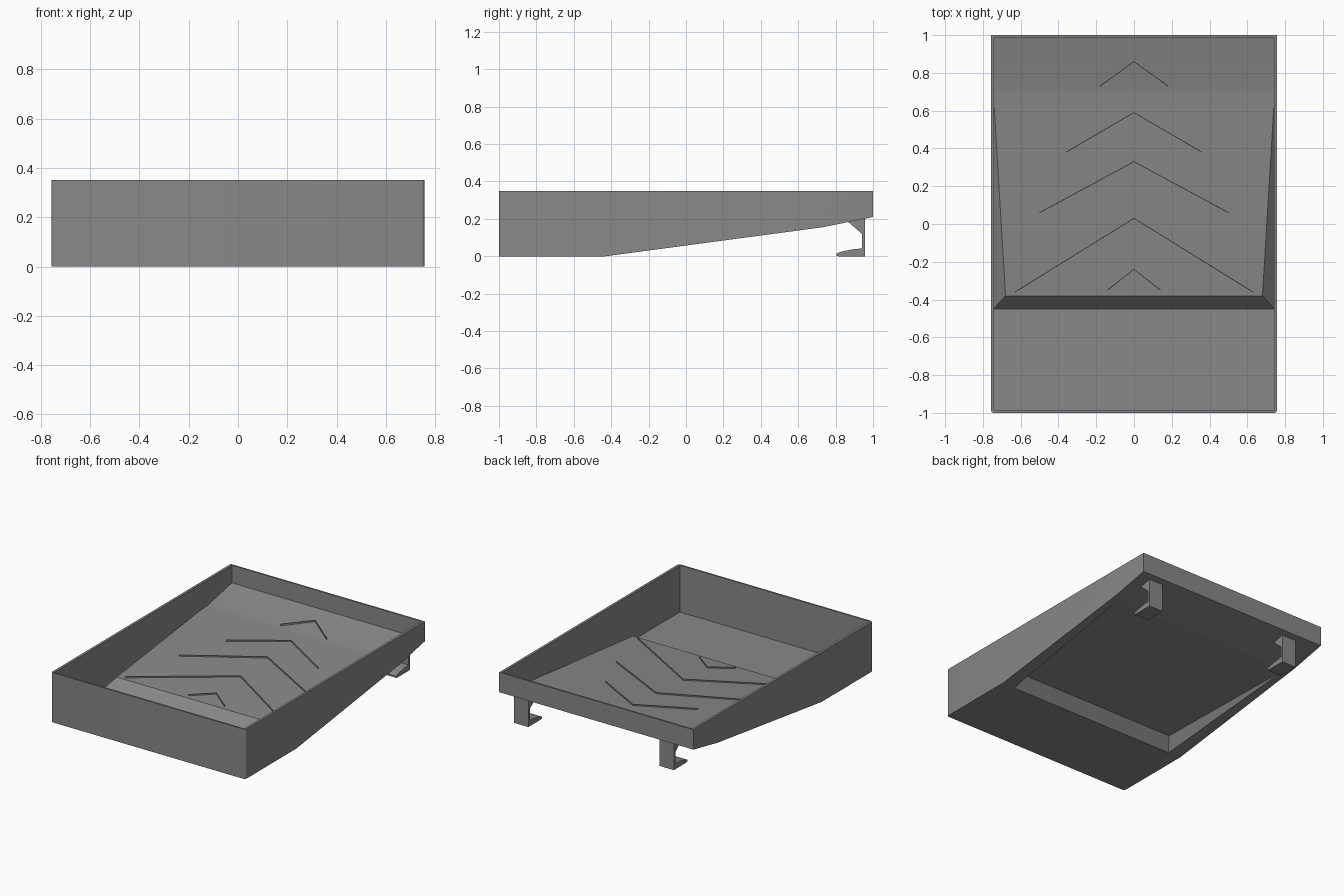
import bpy, bmesh
from mathutils import Vector

scene_cube = bpy.data.objects.get("Cube")
if scene_cube:
    bpy.data.objects.remove(scene_cube, do_unlink=True)

grey = bpy.data.materials.new("mid_grey_plastic")
grey.use_nodes = True
COLOUR = (0.25, 0.25, 0.25, 1)
grey.diffuse_color = COLOUR
grey.node_tree.nodes["Principled BSDF"].inputs["Base Color"].default_value = COLOUR


def finish(bm, name):
    bmesh.ops.recalc_face_normals(bm, faces=bm.faces[:])
    mesh = bpy.data.meshes.new(name)
    bm.to_mesh(mesh)
    bm.free()
    mesh.materials.append(grey)
    obj = bpy.data.objects.new(name, mesh)
    bpy.context.collection.objects.link(obj)
    return obj


def prism(name, profile, x0, x1, round_front=0):
    """Extrude a (y, z) side profile from x0 to x1."""
    bm = bmesh.new()
    face = bm.faces.new([bm.verts.new((x0, y, z)) for y, z in profile])
    grown = bmesh.ops.extrude_face_region(bm, geom=[face])["geom"]
    bmesh.ops.translate(bm, vec=(x1 - x0, 0, 0),
                        verts=[v for v in grown if isinstance(v, bmesh.types.BMVert)])
    if round_front:
        corners = [e for e in bm.edges if all(v.co.y < -0.99 for v in e.verts)
                   and abs(e.verts[0].co.z - e.verts[1].co.z) > 0.1]
        bmesh.ops.bevel(bm, geom=corners, offset=round_front, segments=4,
                        profile=0.5, affect='EDGES')
    return finish(bm, name)


def mirrored_hull(name, points):
    """Convex block through the points and their mirror images in x."""
    bm = bmesh.new()
    for x, y, z in points:
        for side in (1, -1):
            bm.verts.new((side * x, y, z))
    bmesh.ops.convex_hull(bm, input=bm.verts[:])
    return finish(bm, name)


def apply_modifier(obj, mod):
    bpy.context.view_layer.objects.active = obj
    bpy.ops.object.modifier_apply(modifier=mod.name)


def combine(obj, other, operation):
    mod = obj.modifiers.new("combine", 'BOOLEAN')
    mod.operation = operation
    mod.solver = 'EXACT'
    mod.object = other
    apply_modifier(obj, mod)
    bpy.data.objects.remove(other, do_unlink=True)


# Tray: outer block, hollowed to thin walls and a floor
tray = prism("tray", [(-1, 0), (-0.43, 0), (0.73, 0.155), (1, 0.21),
                      (1, 0.35), (-1, 0.35)], -0.757, 0.757, 0.015)
cavity = prism("cavity", [(-0.988, 0.02), (-0.44, 0.02), (0.72, 0.17), (0.988, 0.226),
                          (0.988, 0.5), (-0.988, 0.5)], -0.74, 0.74)
combine(tray, cavity, 'DIFFERENCE')

# Raised ramp, tapering into the floor at the back
ramp = mirrored_hull("ramp", [(0.745, -0.45, 0.02), (0.68, -0.38, 0.1), (0.745, 0.7, 0.169),
                              (0.745, -0.45, 0.01), (0.745, 0.7, 0.158)])
combine(tray, ramp, 'UNION')

# Matching hollow under the ramp
hollow = mirrored_hull("hollow", [(0.66, -0.435, 0), (0.61, -0.37, 0.08), (0.71, 0.68, 0.149),
                                  (0.66, -0.435, -0.05), (0.71, 0.68, 0.1)])
combine(tray, hollow, 'DIFFERENCE')


def ramp_height(y):
    if y < 0.7:
        return 0.1 + (y + 0.38) * 0.064
    return 0.169 + (y - 0.7) * 0.2


# Thin chevron ribs: apex y, half width, end y
CHEVRONS = [(0.86, 0.18, 0.73), (0.59, 0.36, 0.38), (0.33, 0.5, 0.06),
            (0.03, 0.63, -0.36), (-0.24, 0.14, -0.35)]
for number, (apex, half, end) in enumerate(CHEVRONS, 1):
    bm = bmesh.new()
    rows = []
    for x, y in ((-half, end), (0, apex), (half, end)):
        z = ramp_height(y)
        rows.append([bm.verts.new((x, y, z + dz)) for dz in (-0.004, 0.009)])
    for a, b in zip(rows, rows[1:]):
        bm.faces.new((a[0], b[0], b[1], a[1]))
    rib = finish(bm, f"chevron_rib_{number}")
    thick = rib.modifiers.new("thickness", 'SOLIDIFY')
    thick.thickness = 0.004
    thick.offset = 0
    apply_modifier(rib, thick)

# Rear hooks: leg with gusset at the top and a forward foot
HOOK = [(0.957, 0), (0.957, 0.205), (0.93, 0.2), (0.865, 0.186), (0.94, 0.12),
        (0.94, 0.042), (0.89, 0.037), (0.83, 0.025), (0.805, 0.015), (0.805, 0.003), (0.815, 0)]
for name, x0, x1 in (("left_hook", 0.56, 0.67), ("right_hook", -0.575, -0.465)):
    prism(name, HOOK, x0, x1)

# Soft shading only on the rounded corners
bpy.ops.object.select_all(action='DESELECT')
tray.select_set(True)
bpy.context.view_layer.objects.active = tray
bpy.ops.object.shade_smooth_by_angle(angle=0.44)
